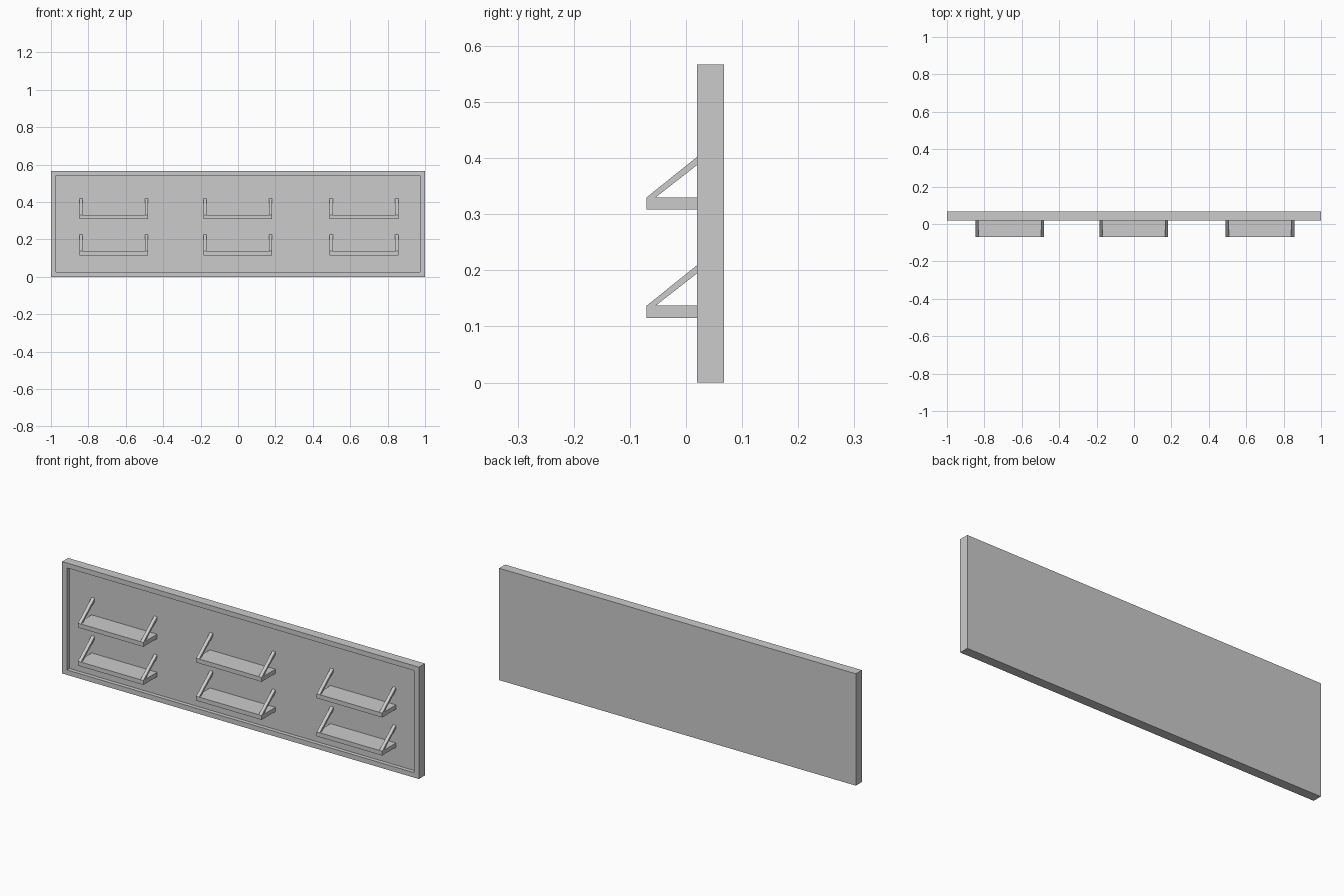
import bpy

if "Cube" in bpy.data.objects:
    bpy.data.objects.remove(bpy.data.objects["Cube"])


def extrude_x(name, profile, x0, x1):
    """Solid prism from a (y, z) profile, running from x0 to x1."""
    n = len(profile)
    verts = [(x, y, z) for x in (x0, x1) for y, z in profile]
    faces = [tuple(range(n))[::-1], tuple(range(n, 2 * n))]
    faces += [(i, (i + 1) % n, n + (i + 1) % n, n + i) for i in range(n)]
    mesh = bpy.data.meshes.new(name)
    mesh.from_pydata(verts, [], faces)
    mesh.update()
    obj = bpy.data.objects.new(name, mesh)
    bpy.context.collection.objects.link(obj)
    return obj


def box(name, x0, x1, y0, y1, z0, z1):
    return extrude_x(name, [(y0, z0), (y1, z0), (y1, z1), (y0, z1)], x0, x1)


FRONT, RECESS, BACK = 0.02, 0.04, 0.068
HEIGHT, RIM = 0.567, 0.028

# Wall board with a shallow recess leaving a raised rim
board = box("back_board", -1, 1, FRONT, BACK, 0, HEIGHT)
cutter = box("recess_cutter", -1 + RIM, 1 - RIM, FRONT - 0.05, RECESS,
             RIM - 0.003, HEIGHT - RIM + 0.003)
cut = board.modifiers.new("recess", 'BOOLEAN')
cut.operation = 'DIFFERENCE'
cut.solver = 'EXACT'
cut.object = cutter
cutter.hide_render = True
cutter.hide_set(True)

# Six small shelves, each hung from two slanted arms
WIDTH, ARM = 0.367, 0.017
for z in (0.115, 0.308):
    for cx in (-0.665, -0.002, 0.674):
        a, b = cx - WIDTH / 2, cx + WIDTH / 2
        top = z + 0.022
        box("shelf", a, b, -0.07, RECESS + 0.002, z, top)
        arm = [(-0.07, top), (-0.054, top), (RECESS + 0.002, top + 0.075),
               (RECESS + 0.002, top + 0.09)]
        extrude_x("shelf_arm_left", arm, a, a + ARM)
        extrude_x("shelf_arm_right", arm, b - ARM, b)
